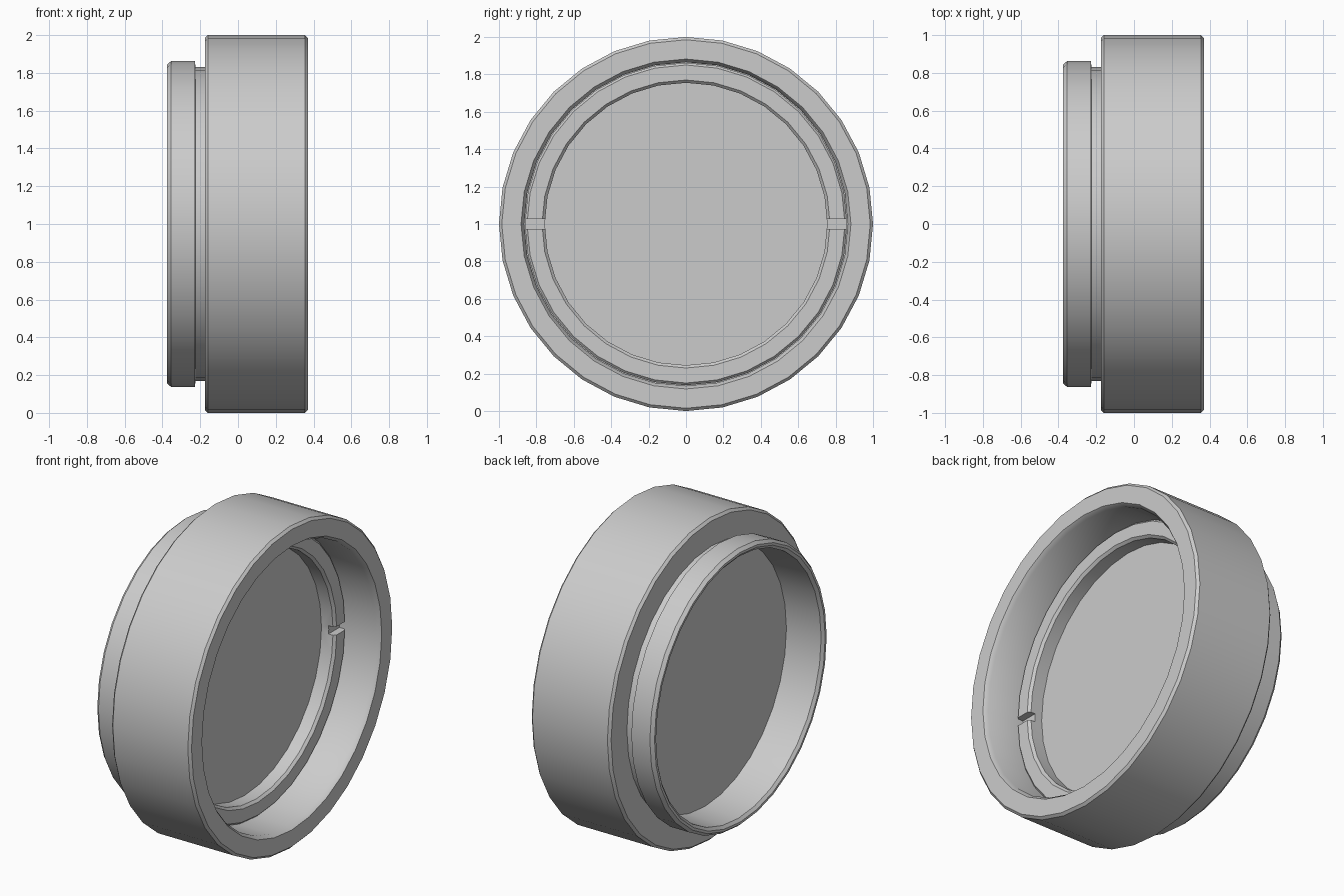
import bpy, bmesh
from math import cos, sin, pi, radians

if "Cube" in bpy.data.objects:
    bpy.data.objects.remove(bpy.data.objects["Cube"])

SIDES = 32
CENTRE_Z = 1.0


def finish(obj):
    bpy.ops.object.select_all(action='DESELECT')
    obj.select_set(True)
    bpy.context.view_layer.objects.active = obj
    bpy.ops.object.shade_smooth_by_angle(angle=radians(35))


def lathe(name, profile, closed=True):
    """Revolve (x, radius) points around the x axis; radius 0 makes a pole."""
    bm = bmesh.new()
    rings = []
    for x, r in profile:
        if r == 0:
            rings.append([bm.verts.new((x, 0, CENTRE_Z))] * SIDES)
        else:
            rings.append([bm.verts.new((x, r * cos(2 * pi * i / SIDES),
                                        CENTRE_Z + r * sin(2 * pi * i / SIDES)))
                          for i in range(SIDES)])
    pairs = list(zip(rings, rings[1:]))
    if closed:
        pairs.append((rings[-1], rings[0]))
    for a, b in pairs:
        for i in range(SIDES):
            j = (i + 1) % SIDES
            bm.faces.new(list(dict.fromkeys((a[i], a[j], b[j], b[i]))))
    bmesh.ops.recalc_face_normals(bm, faces=bm.faces)
    mesh = bpy.data.meshes.new(name)
    bm.to_mesh(mesh)
    bm.free()
    obj = bpy.data.objects.new(name, mesh)
    bpy.context.collection.objects.link(obj)
    return obj


# Outer frame: grip, neck, rear mounting collar, and the stepped bore
frame = lathe("frame", [
    (0.37, 0.985), (0.355, 1.0), (-0.16, 1.0), (-0.175, 0.985),
    (-0.175, 0.83), (-0.225, 0.83), (-0.228, 0.862), (-0.355, 0.862),
    (-0.375, 0.845), (-0.375, 0.83), (-0.36, 0.812), (-0.13, 0.80),
    (0.04, 0.80), (0.04, 0.865), (0.345, 0.865), (0.37, 0.882),
])
finish(frame)

# Glass disc filling the bore
glass = lathe("glass", [(0.045, 0), (0.045, 0.80), (-0.13, 0.80), (-0.13, 0)],
              closed=False)
finish(glass)

# Retaining ring holding the glass in front
ring = lathe("retaining_ring", [
    (0.041, 0.755), (0.125, 0.755), (0.14, 0.77),
    (0.14, 0.85), (0.128, 0.862), (0.041, 0.862),
])

# Two opposite spanner slots cut in the retaining ring
for side in (-1, 1):
    bpy.ops.mesh.primitive_cube_add(size=1, location=(0.15, side * 0.81, CENTRE_Z))
    cutter = bpy.context.object
    cutter.name = "slot_cutter"
    cutter.scale = (0.11, 0.2, 0.052)
    cutter.hide_render = True
    bpy.context.view_layer.objects.active = ring
    mod = ring.modifiers.new("slot", 'BOOLEAN')
    mod.operation = 'DIFFERENCE'
    mod.solver = 'EXACT'
    mod.object = cutter
    bpy.ops.object.modifier_apply(modifier=mod.name)
    bpy.data.objects.remove(cutter)
finish(ring)
